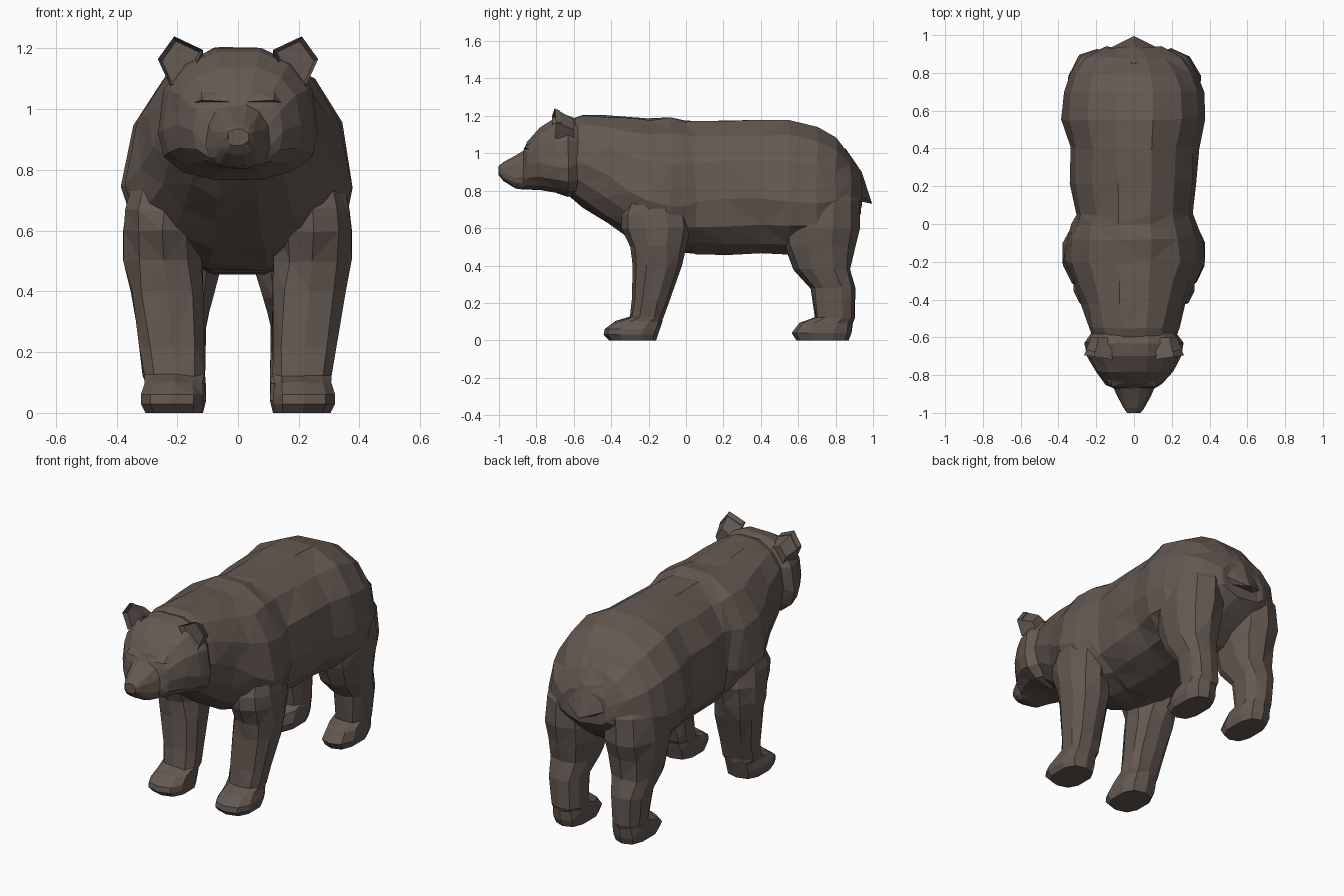
import bpy, bmesh, math, random
from mathutils import Vector

if "Cube" in bpy.data.objects:
    bpy.data.objects.remove(bpy.data.objects["Cube"])

random.seed(4)
fur = bpy.data.materials.new("brown fur")
fur.diffuse_color = (0.128, 0.1, 0.084, 1)
fur.use_nodes = True
fur.node_tree.nodes["Principled BSDF"].inputs["Base Color"].default_value = fur.diffuse_color


def finish(name, bm, jitter=0.0):
    """Roughen, triangulate and store a mesh as a flat-shaded object."""
    for v in bm.verts:
        if abs(v.co.x) > 0.02 and v.co.z > 0.06:
            v.co += Vector([random.uniform(-jitter, jitter) for _ in range(3)])
    bmesh.ops.triangulate(bm, faces=bm.faces[:], quad_method='SHORT_EDGE')
    bmesh.ops.recalc_face_normals(bm, faces=bm.faces[:])
    mesh = bpy.data.meshes.new(name)
    bm.to_mesh(mesh)
    bm.free()
    mesh.materials.append(fur)
    obj = bpy.data.objects.new(name, mesh)
    bpy.context.collection.objects.link(obj)
    return obj


def power(v, e):
    return math.copysign(abs(v) ** e, v)


def loft(name, rings, jitter):
    """Skin a list of point rings and cap both ends."""
    bm = bmesh.new()
    loops = [[bm.verts.new(p) for p in ring] for ring in rings]
    n = len(loops[0])
    for a, b in zip(loops, loops[1:]):
        for i in range(n):
            j = (i + 1) % n
            bm.faces.new((a[i], a[j], b[j], b[i]))
    bm.faces.new(loops[0])
    bm.faces.new(loops[-1])
    return finish(name, bm, jitter)


def trunk_ring(y, top, bottom, wide, half, n=14, e=0.9):
    """Upright section whose widest height is separate from its middle."""
    pts = []
    for i in range(n):
        a = 2 * math.pi * i / n
        s = power(math.sin(a), e) / math.cos(math.pi / (2 * n)) ** e
        s = max(-1, min(1, s))
        pts.append((half * power(math.cos(a), e), y,
                    wide + s * ((top - wide) if s > 0 else (wide - bottom))))
    return pts


def leg_ring(z, y0, y1, x0, x1, side, n=10):
    """Level section of a leg: oval at the thigh, rounded box below."""
    e = 0.95 if z > 0.45 else 0.75
    raw = [2 * math.pi * (i + 0.5) / n for i in range(n)]
    kx = max(abs(math.cos(a)) for a in raw) ** e
    ky = max(abs(math.sin(a)) for a in raw) ** e
    return [(side * ((x0 + x1) / 2 + (x1 - x0) / 2 * power(math.cos(a), e) / kx),
             (y0 + y1) / 2 + (y1 - y0) / 2 * power(math.sin(a), e) / ky, z) for a in raw]


# body and neck: y, top, bottom, widest height, half width
body = [(-.66, 1.17, .80, .97, .20), (-.55, 1.21, .71, .95, .24),
        (-.42, 1.205, .62, .88, .275), (-.30, 1.195, .54, .80, .325),
        (-.20, 1.19, .50, .75, .37), (-.08, 1.195, .47, .72, .36),
        (.00, 1.18, .47, .72, .33), (.05, 1.175, .46, .74, .31),
        (.22, 1.175, .45, .76, .335), (.40, 1.18, .455, .76, .34),
        (.55, 1.185, .46, .74, .38), (.70, 1.145, .49, .73, .375),
        (.80, 1.085, .55, .74, .335), (.88, .99, .62, .75, .265),
        (.935, .88, .68, .75, .16)]
loft("body", [trunk_ring(*r) for r in body], 0.007)

# head with stepped muzzle
head = [(-.57, 1.18, .77, .95, .22), (-.63, 1.205, .765, .92, .265),
        (-.70, 1.195, .79, .93, .25), (-.78, 1.14, .80, .95, .205),
        (-.85, 1.06, .805, .93, .15), (-.87, 1.015, .805, .88, .105),
        (-.91, .99, .81, .87, .09), (-.975, .955, .85, .89, .055),
        (-1.0, .935, .88, .91, .035)]
loft("head", [trunk_ring(*r, e=0.82) for r in head], 0.003)

# legs: z, y front, y back, x inner, x outer
front = [(.95, -.27, -.08, .12, .27), (.76, -.31, -.02, .12, .35),
         (.67, -.345, .01, .12, .37),
         (.60, -.345, .025, .12, .378), (.50, -.30, .0, .12, .375),
         (.40, -.285, -.025, .115, .35), (.22, -.285, -.09, .115, .322),
         (.125, -.30, -.12, .115, .31), (.10, -.375, -.13, .12, .31),
         (.06, -.435, -.14, .115, .32), (.03, -.44, -.15, .115, .32),
         (.0, -.41, -.16, .12, .305)]
hind = [(.95, .56, .80, .12, .25), (.75, .52, .925, .04, .335),
        (.60, .50, .93, .04, .35), (.50, .53, .90, .05, .34),
        (.38, .58, .88, .08, .315), (.28, .67, .905, .11, .295),
        (.12, .69, .90, .11, .28), (.095, .61, .89, .11, .28),
        (.04, .565, .885, .105, .285), (.0, .59, .87, .115, .27)]
for side, label in ((-1, "right"), (1, "left")):
    loft("front_leg_" + label, [leg_ring(*r, side) for r in front], 0.005)
    loft("hind_leg_" + label, [leg_ring(*r, side) for r in hind], 0.005)

    # ear: outline pulled back into the head, with a hollow front
    bm = bmesh.new()
    outline = [(.115, 1.195), (.21, 1.24), (.264, 1.165), (.225, 1.08), (.16, 1.10)]
    face = bm.faces.new([bm.verts.new((side * x, -.715 + .15 * (x - .13), z))
                         for x, z in outline])
    back = bmesh.ops.extrude_face_region(bm, geom=[face])["geom"]
    root = Vector((side * .165, -.60, 1.115))
    for v in [g for g in back if isinstance(g, bmesh.types.BMVert)]:
        v.co = root + Vector((v.co.x - side * .18, 0, v.co.z - 1.15)) * 0.75
    bmesh.ops.recalc_face_normals(bm, faces=bm.faces[:])
    face = min(bm.faces, key=lambda f: f.calc_center_median().y)
    bmesh.ops.inset_region(bm, faces=[face], thickness=.012)
    for v in face.verts:
        v.co.y += .03
    finish("ear_" + label, bm)

    # brow ridge above the eye
    bm = bmesh.new()
    for x, y, z in [(.03, -.868, 1.025), (.12, -.862, 1.03), (.15, -.82, 1.02),
                    (.03, -.83, 1.075), (.12, -.82, 1.06), (.08, -.80, 1.0)]:
        bm.verts.new((side * x, y, z))
    bmesh.ops.convex_hull(bm, input=bm.verts[:])
    finish("brow_" + label, bm)

# tail: broad pointed flap over the rump
bm = bmesh.new()
for x, y, z in [(0, .995, .73), (0, .94, .90), (0, .925, .75), (0, .85, 1.03)]:
    bm.verts.new((x, y, z))
for s in (-1, 1):
    for x, y, z in [(.16, .915, .79), (.15, .885, .93), (.17, .85, .76)]:
        bm.verts.new((s * x, y, z))
bmesh.ops.convex_hull(bm, input=bm.verts[:])
finish("tail", bm)
